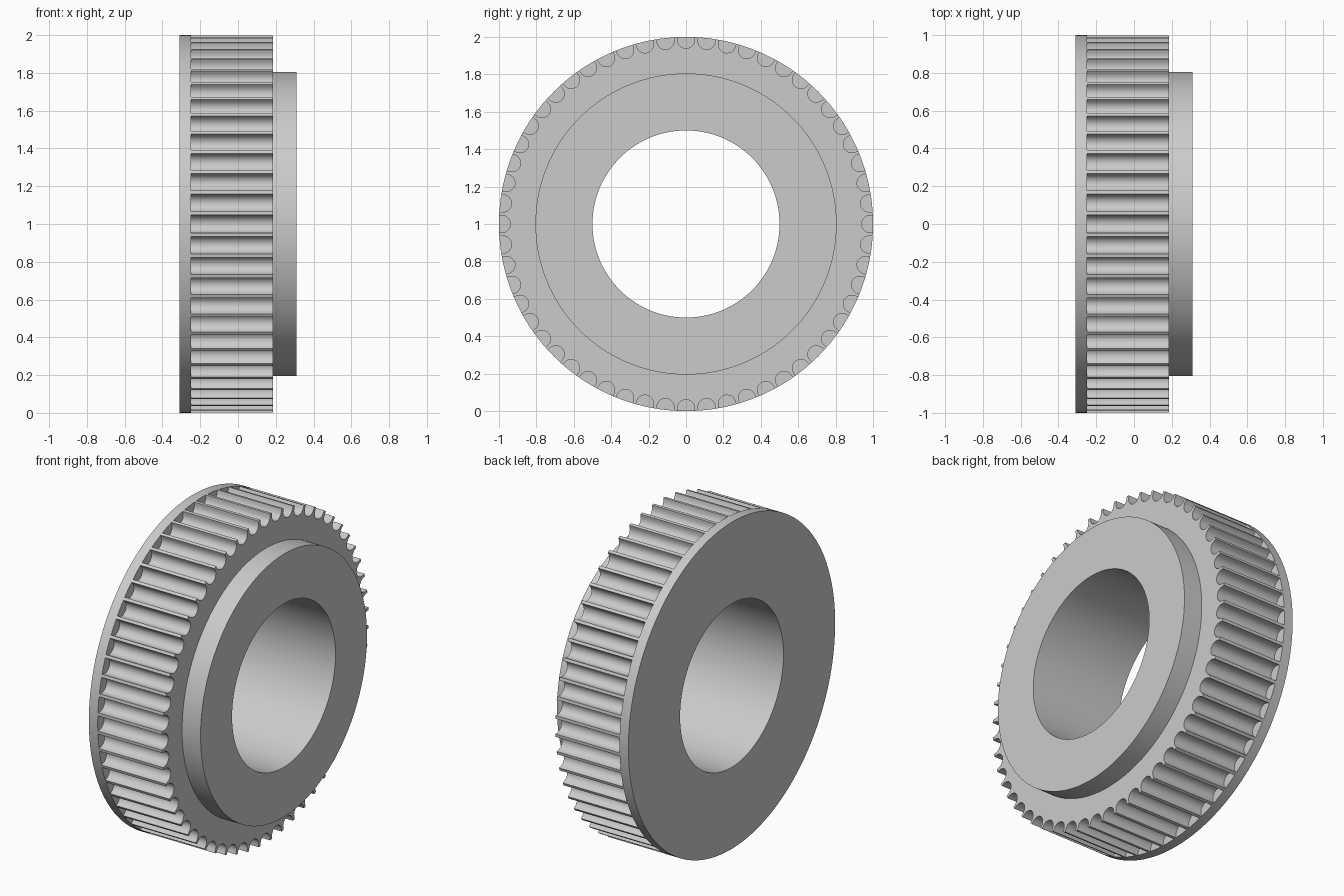
import bpy, bmesh, math

if "Cube" in bpy.data.objects:
    bpy.data.objects.remove(bpy.data.objects["Cube"])

TEETH = 56
PITCH = 2 * math.pi / TEETH
GROOVE_R, GROOVE_C, GROOVE_HALF = 0.046, 0.985, 0.047
ARC = 10

# One groove as (angle, radius): lip, half-round bottom, lip
groove = [(-GROOVE_HALF, 1.0)]
for i in range(ARC + 1):
    a = math.pi * (1 + i / ARC)
    u, v = GROOVE_R * math.cos(a), GROOVE_C + GROOVE_R * math.sin(a)
    groove.append((math.atan2(u, v), math.hypot(u, v)))
groove.append((GROOVE_HALF, 1.0))
outline = [(t * PITCH + a, r) for t in range(TEETH) for a, r in groove]

bm = bmesh.new()


def loop(x, radius=None):
    """Ring of vertices about the x axis; no radius means toothed outline."""
    return [bm.verts.new((x, (radius or r) * math.sin(a), 1 + (radius or r) * math.cos(a)))
            for a, r in outline]


# Bore, flange, toothed band and hub as one closed skin
rings = [loop(-0.31, 0.5), loop(-0.31, 1.0), loop(-0.25, 1.0), loop(-0.25),
         loop(0.185), loop(0.185, 0.805), loop(0.31, 0.805), loop(0.31, 0.5)]
n = len(outline)
for k, ring in enumerate(rings):
    nxt = rings[(k + 1) % len(rings)]
    for i in range(n):
        j = (i + 1) % n
        bm.faces.new((ring[i], ring[j], nxt[j], nxt[i]))

bmesh.ops.remove_doubles(bm, verts=bm.verts[:], dist=1e-5)
bmesh.ops.recalc_face_normals(bm, faces=bm.faces[:])

mesh = bpy.data.meshes.new("timing_pulley")
bm.to_mesh(mesh)
bm.free()
pulley = bpy.data.objects.new("timing_pulley", mesh)
bpy.context.collection.objects.link(pulley)
bpy.context.view_layer.objects.active = pulley
pulley.select_set(True)
bpy.ops.object.shade_smooth_by_angle(angle=math.radians(35))
